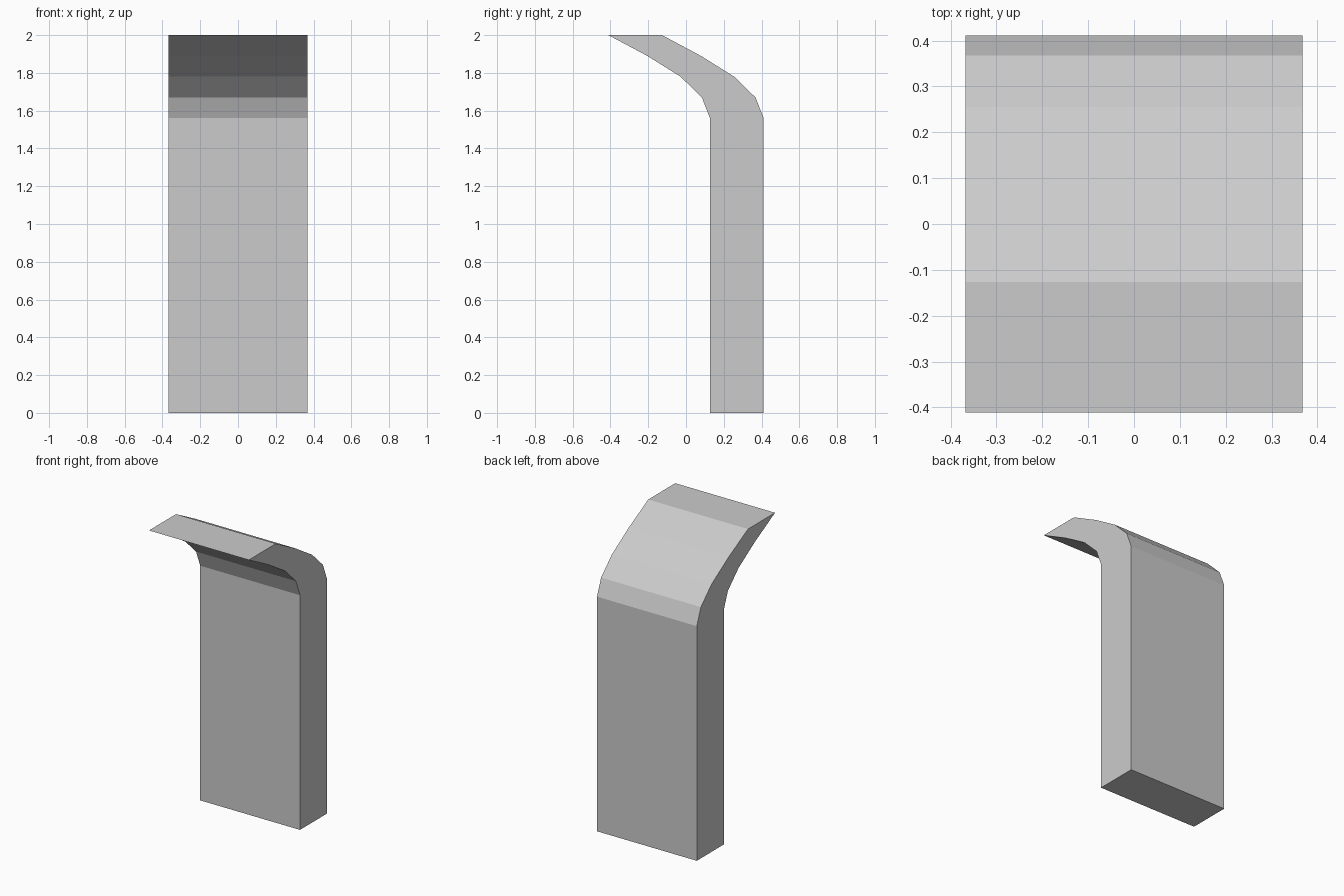
import bpy
import bmesh

default = bpy.data.objects.get("Cube")
if default:
    bpy.data.objects.remove(default, do_unlink=True)

HALF_WIDTH = 0.367
THICKNESS = 0.284

# Front edge of the side profile as (y, z), from the foot up to the curled lip
front_edge = [(0.127, 0), (0.127, 1.56), (0.084, 1.67),
              (-0.029, 1.78), (-0.205, 1.89), (-0.411, 2.0)]
back_edge = [(y + THICKNESS, z) for y, z in reversed(front_edge)]

# Plain grey material
grey = bpy.data.materials.new("plain_grey")
grey.use_nodes = True
colour = (0.6, 0.6, 0.6, 1)
grey.diffuse_color = colour
grey.node_tree.nodes["Principled BSDF"].inputs["Base Color"].default_value = colour

# Curved slab: side profile extruded across the width
bm = bmesh.new()
profile = bm.faces.new([bm.verts.new((-HALF_WIDTH, y, z))
                        for y, z in front_edge + back_edge])
extruded = bmesh.ops.extrude_face_region(bm, geom=[profile], use_keep_orig=True)
moved = [v for v in extruded["geom"] if isinstance(v, bmesh.types.BMVert)]
bmesh.ops.translate(bm, verts=moved, vec=(2 * HALF_WIDTH, 0, 0))
bmesh.ops.recalc_face_normals(bm, faces=bm.faces)

mesh = bpy.data.meshes.new("curved_slab")
bm.to_mesh(mesh)
bm.free()
mesh.materials.append(grey)
slab = bpy.data.objects.new("curved_slab", mesh)
bpy.context.collection.objects.link(slab)
